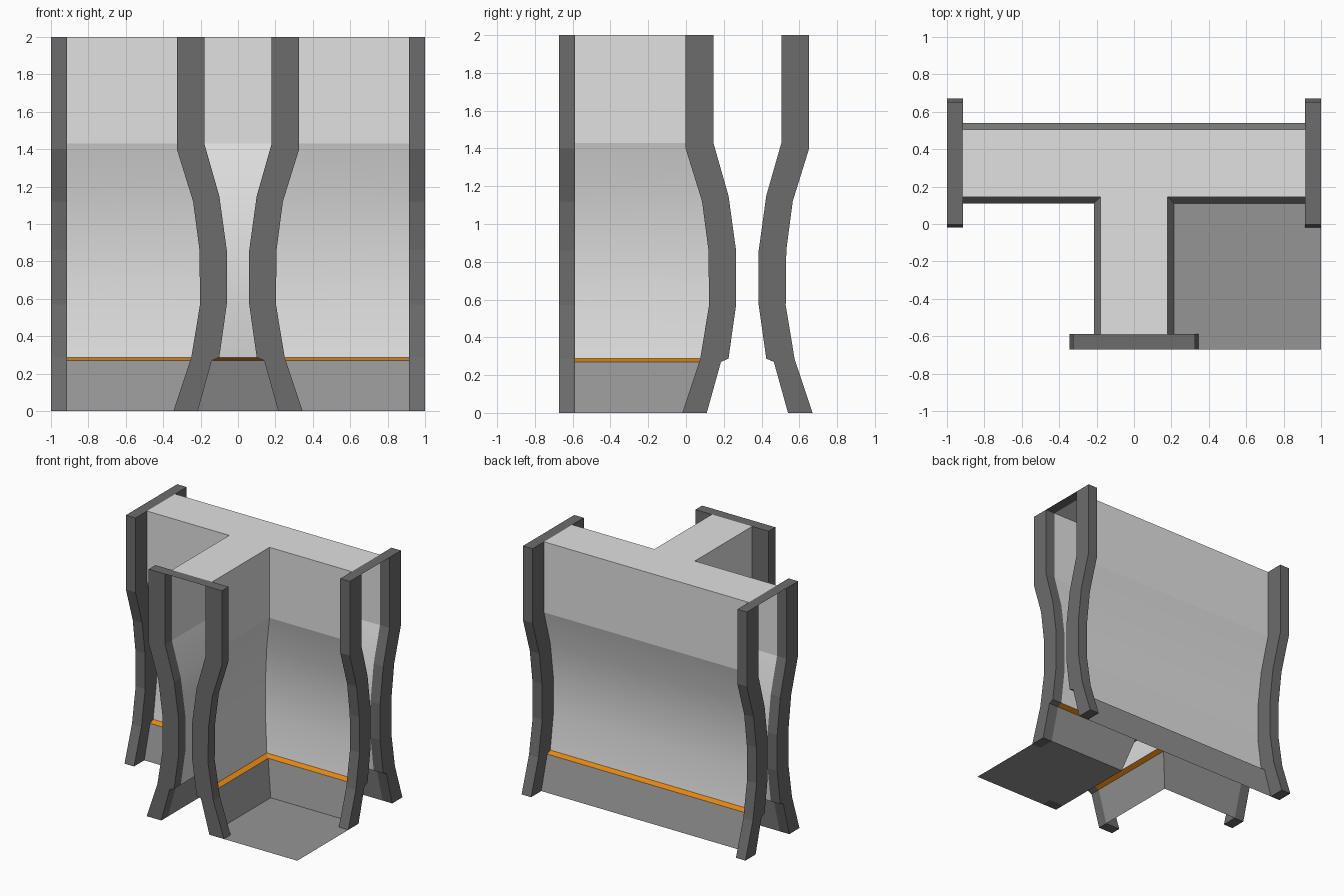
import bpy
from math import radians
from mathutils import Matrix

cube = bpy.data.objects.get("Cube")
if cube:
    bpy.data.objects.remove(cube, do_unlink=True)


def material(name, rgb):
    m = bpy.data.materials.new(name)
    m.use_nodes = True
    m.diffuse_color = (*rgb, 1)
    m.node_tree.nodes["Principled BSDF"].inputs["Base Color"].default_value = (*rgb, 1)
    return m


LIGHT = material("light grey", (0.75, 0.75, 0.75))
MID = material("mid grey", (0.3, 0.3, 0.3))
DARK = material("dark grey", (0.15, 0.15, 0.15))
ORANGE = material("orange", (0.8, 0.25, 0.006))


def add(name, verts, faces, mat, smooth=False):
    me = bpy.data.meshes.new(name)
    me.from_pydata(verts, [], faces)
    me.materials.append(mat)
    me.polygons.foreach_set("use_smooth", [smooth] * len(faces))
    ob = bpy.data.objects.new(name, me)
    bpy.context.collection.objects.link(ob)
    return ob


YC = 0.325       # centre line of the long wall
END = 0.915      # where the long wall meets its end frames
FRONT = -0.587   # where the branch wall meets its end frame
DEPTH = 0.085    # frame thickness
TOP = 2.0

# Half width of the hollow wall at each height, and outer edge of the frames
skirt = [(0.215, 0), (0.14, 0.27)]
ledge = [(0.14, 0.27), (0.10, 0.287)]
curve = [(0.10, 0.287), (0.06, 0.57), (0.06, 0.86), (0.10, 1.15), (0.18, 1.43)]
upper = [(0.18, 1.43), (0.18, TOP)]
outer = [(0.345, 0), (0.25, 0.285), (0.203, 0.57), (0.206, 0.86),
         (0.24, 1.12), (0.327, 1.4), (0.327, TOP)]


def wall_runs(w):
    """Straight runs of the T-shaped plan at half width w, facing outward."""
    a, b = YC - w, YC + w
    return [((w, FRONT), (w, a)), ((w, a), (END, a)),
            ((-END, a), (-w, a)), ((-w, a), (-w, FRONT)),
            ((END, b), (-END, b))]


def wall_band(name, profile, mat, smooth=False):
    verts, faces = [], []
    for run in range(len(wall_runs(0.1))):
        base = len(verts)
        for w, z in profile:
            verts += [(x, y, z) for x, y in wall_runs(w)[run]]
        for i in range(len(profile) - 1):
            k = base + 2 * i
            faces.append((k, k + 1, k + 3, k + 2))
    add(name, verts, faces, mat, smooth)


wall_band("wall_skirt", skirt, MID)
wall_band("wall_ledge_strip", ledge, ORANGE)
wall_band("wall_curved_panel", curve, LIGHT, True)
wall_band("wall_upper_panel", upper, LIGHT)

# T-shaped roof of the wall
w = upper[-1][0]
a, b = YC - w, YC + w
plan = [(-w, FRONT), (w, FRONT), (w, a), (END, a), (END, b), (-END, b), (-END, a), (-w, a)]
add("wall_top", [(x, y, TOP) for x, y in plan], [tuple(range(len(plan)))], LIGHT)

# End frames: two bent legs joined by a thin strip on top
outline = skirt + curve + upper[1:] + outer[::-1]


def end_frame(name, matrix):
    verts, faces = [], []
    n = len(outline)
    for side in (1, -1):
        s = len(verts)
        verts += [(side * u, d, z) for d in (0, DEPTH) for u, z in outline]
        leg = [tuple(range(s, s + n)), tuple(range(s + 2 * n - 1, s + n - 1, -1))]
        for i in range(n):
            j = (i + 1) % n
            leg.append((s + j, s + i, s + n + i, s + n + j))
        # the outline runs clockwise seen from the front on the positive side
        faces += [f[::-1] for f in leg] if side == 1 else leg
    s = len(verts)
    verts += [(-w, 0, TOP), (w, 0, TOP), (w, DEPTH, TOP), (-w, DEPTH, TOP)]
    faces.append((s, s + 1, s + 2, s + 3))
    ob = add(name, verts, faces, DARK)
    ob.data.transform(matrix)
    # make every leg face outward
    import bmesh
    bm = bmesh.new()
    bm.from_mesh(ob.data)
    strip = [f for f in bm.faces if len(f.verts) == 4 and f.normal.z > 0.99
             and f.calc_area() > 2 * w * DEPTH * 0.9]
    bmesh.ops.recalc_face_normals(bm, faces=[f for f in bm.faces if f not in strip])
    bm.to_mesh(ob.data)
    bm.free()


end_frame("front_frame", Matrix.Translation((0, FRONT - DEPTH, 0)))
for name, side in (("left_frame", 1), ("right_frame", -1)):
    end_frame(name, Matrix.Translation((side * (END + DEPTH), YC, 0))
              @ Matrix.Rotation(radians(90 * side), 4, "Z"))

# Floor plate in the front left corner, cut around the feet
s, f = skirt[0][0], outer[0][0]
floor = [(s, FRONT), (f, FRONT), (f, FRONT - DEPTH), (1, FRONT - DEPTH),
         (1, YC - f), (END, YC - f), (END, YC - s), (s, YC - s)]
add("floor", [(x, y, 0) for x, y in floor], [tuple(range(len(floor)))], MID)
